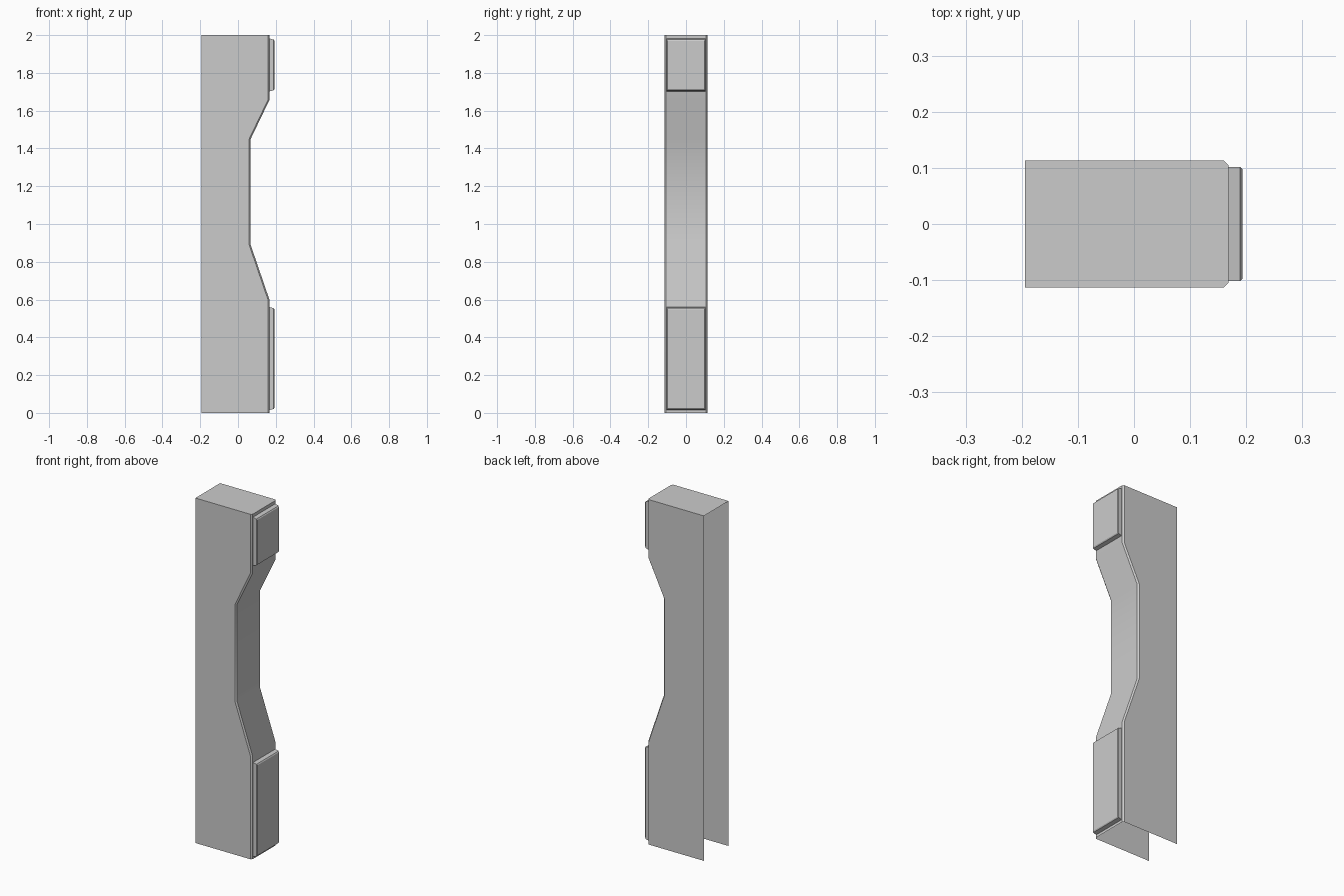
import bpy, bmesh, math

cube = bpy.data.objects.get("Cube")
if cube:
    bpy.data.objects.remove(cube, do_unlink=True)

grey = bpy.data.materials.new("plain grey")
grey.use_nodes = True
colour = (0.6, 0.6, 0.6, 1)
grey.diffuse_color = colour
bsdf = grey.node_tree.nodes["Principled BSDF"]
bsdf.inputs["Base Color"].default_value = colour

BACK, HALF, BEVEL, FACE = -0.194, 0.113, 0.008, 0.168


def finish(name, bm, outward):
    """Turn a bmesh into a shaded object; outward is a face known to point out."""
    bmesh.ops.recalc_face_normals(bm, faces=bm.faces)
    bm.normal_update()
    face, axis = outward
    if face.normal[axis] < 0:
        bmesh.ops.reverse_faces(bm, faces=bm.faces)
    mesh = bpy.data.meshes.new(name)
    bm.to_mesh(mesh)
    bm.free()
    mesh.materials.append(grey)
    obj = bpy.data.objects.new(name, mesh)
    bpy.context.collection.objects.link(obj)
    bpy.ops.object.select_all(action="DESELECT")
    obj.select_set(True)
    bpy.context.view_layer.objects.active = obj
    bpy.ops.object.shade_smooth_by_angle(angle=math.radians(30))
    return obj


def loft(bm, rings, closed):
    """Bridge equal rings of vertices with quads."""
    for low, high in zip(rings, rings[1:]):
        count = len(low)
        for i in range(count if closed else count - 1):
            j = (i + 1) % count
            bm.faces.new((low[i], low[j], high[j], high[i]))


# Pillar shell: open at the -x side and underneath, closed on top
bm = bmesh.new()
rings = []
for x, z in [(FACE, 0), (FACE, 0.595), (0.067, 0.89),
             (0.067, 1.45), (FACE, 1.66), (FACE, 2)]:
    half = [(BACK, HALF), (x - BEVEL, HALF), (x, HALF - BEVEL)]
    section = [(px, -py) for px, py in half] + half[::-1]
    rings.append([bm.verts.new((px, py, z)) for px, py in section])
loft(bm, rings, False)
top = bm.faces.new(rings[-1])
finish("pillar_shell", bm, (top, 2))


# Raised pads with bevelled rims on the +x side
def pad(name, z0, z1):
    bm = bmesh.new()
    rings = []
    for x, dy, dz in [(FACE - 0.002, 0, 0), (0.189, 0, 0.006), (0.193, 0.004, 0.012)]:
        y = 0.102 - dy
        rings.append([bm.verts.new((x, sy, sz)) for sy, sz in
                      [(-y, z0 + dz), (y, z0 + dz), (y, z1 - dz), (-y, z1 - dz)]])
    loft(bm, rings, True)
    front = bm.faces.new(rings[-1])
    finish(name, bm, (front, 0))


pad("lower_pad", 0.015, 0.56)
pad("upper_pad", 1.702, 1.982)
